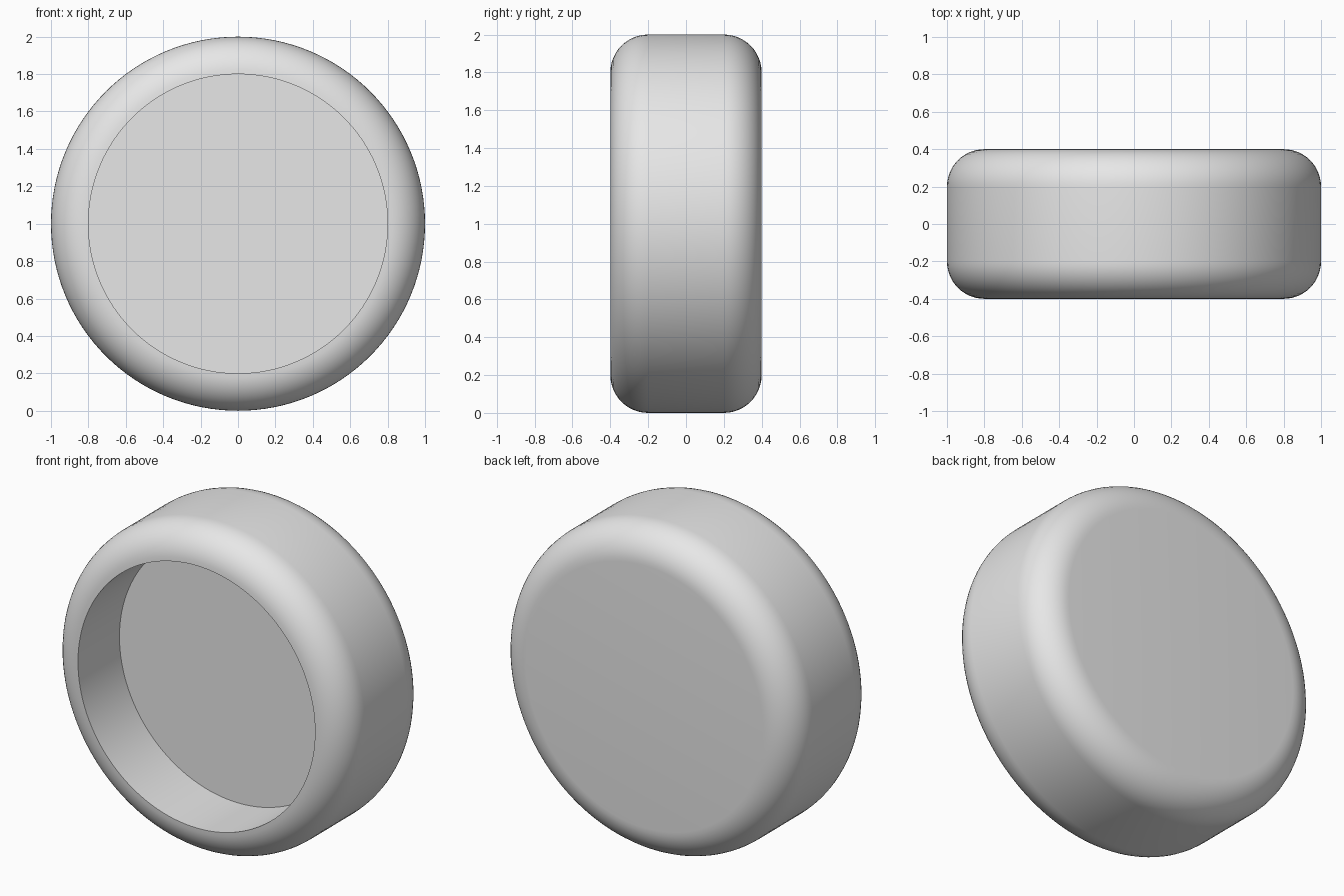
import bpy, bmesh
from math import sin, cos, pi, radians

cube = bpy.data.objects.get("Cube")
if cube:
    bpy.data.objects.remove(cube, do_unlink=True)

RADIUS, HALF_WIDTH, FILLET = 1.0, 0.4, 0.2
RECESS_RADIUS, FLOOR_Y = 0.8, 0.0
SEGMENTS, ARC_STEPS = 128, 12


def fillet(y_center, start):
    """Quarter-round profile points (radius, y) for a rim edge."""
    angles = [start + i / ARC_STEPS * pi / 2 for i in range(ARC_STEPS + 1)]
    return [(RADIUS - FILLET + FILLET * cos(a), y_center + FILLET * sin(a)) for a in angles]


# Half section: recess floor, recess wall, rounded rim, flat back
profile = [(0, FLOOR_Y), (RECESS_RADIUS, FLOOR_Y)]
profile += fillet(-HALF_WIDTH + FILLET, -pi / 2)
profile += fillet(HALF_WIDTH - FILLET, 0)
profile.append((0, HALF_WIDTH))

# Revolve the section around the wheel axle
bm = bmesh.new()
verts = [bm.verts.new((r, y, 0)) for r, y in profile]
edges = [bm.edges.new(pair) for pair in zip(verts, verts[1:])]
bmesh.ops.spin(bm, geom=verts + edges, cent=(0, 0, 0), axis=(0, 1, 0),
               angle=2 * pi, steps=SEGMENTS, use_merge=True)
bmesh.ops.remove_doubles(bm, verts=bm.verts, dist=0.0001)
bmesh.ops.recalc_face_normals(bm, faces=bm.faces)
bmesh.ops.translate(bm, verts=bm.verts, vec=(0, 0, RADIUS))
mesh = bpy.data.meshes.new("wheel")
bm.to_mesh(mesh)
bm.free()
wheel = bpy.data.objects.new("wheel", mesh)
bpy.context.collection.objects.link(wheel)

# Plain grey finish
grey = bpy.data.materials.new("light grey")
grey.use_nodes = True
color = (0.8, 0.8, 0.8, 1)
grey.diffuse_color = color
grey.node_tree.nodes["Principled BSDF"].inputs["Base Color"].default_value = color
mesh.materials.append(grey)

# Smooth surfaces with a crisp recess edge
bpy.ops.object.select_all(action='DESELECT')
wheel.select_set(True)
bpy.context.view_layer.objects.active = wheel
bpy.ops.object.shade_smooth_by_angle(angle=radians(30))
